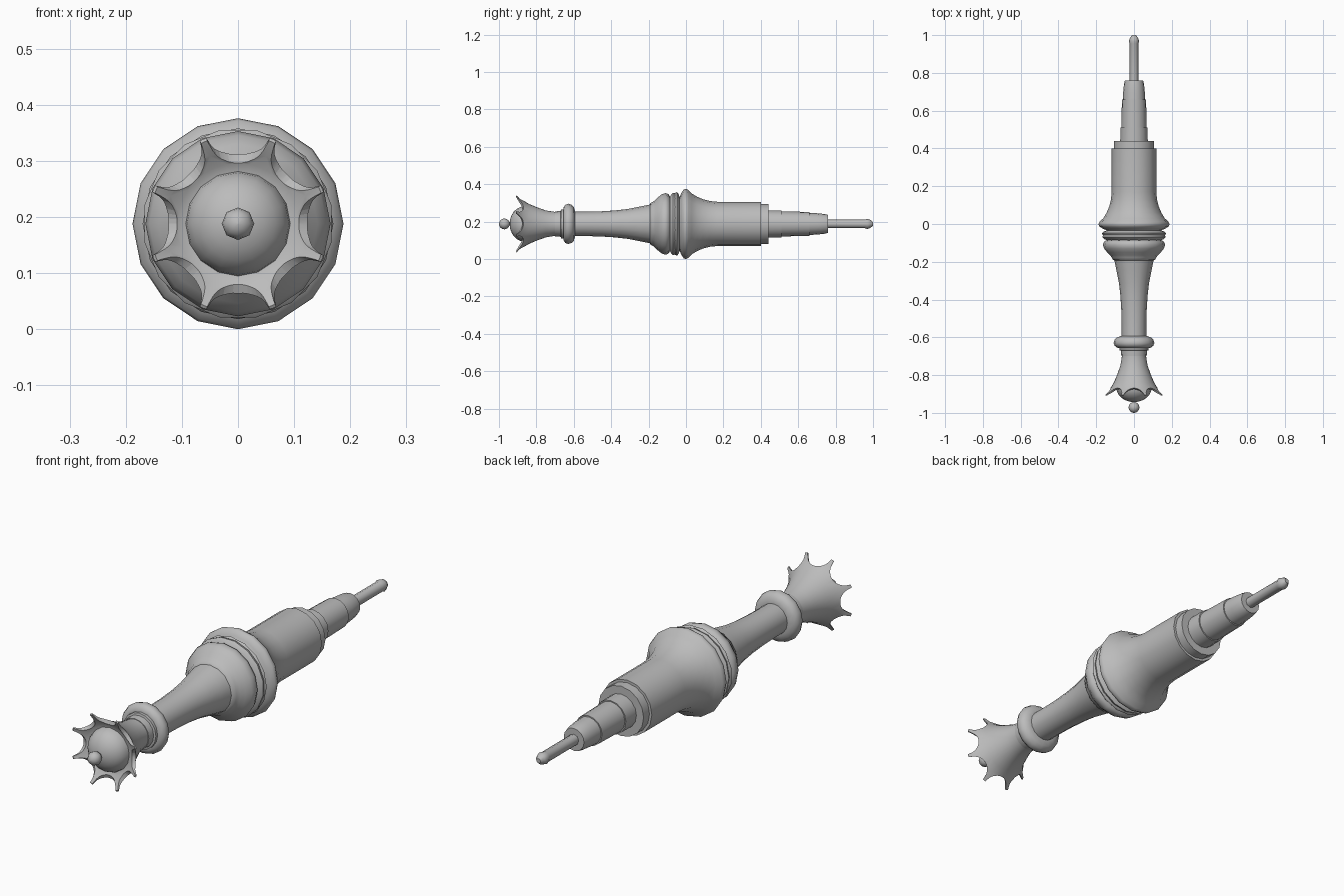
import bpy, bmesh
from math import sin, cos, pi, radians
from mathutils import Matrix

if "Cube" in bpy.data.objects:
    bpy.data.objects.remove(bpy.data.objects["Cube"], do_unlink=True)

AXIS = 0.188  # height of the horizontal turning axis

grey = bpy.data.materials.new("plain grey")
grey.use_nodes = True
GREY = (0.5, 0.5, 0.5, 1)
grey.diffuse_color = GREY
grey.node_tree.nodes["Principled BSDF"].inputs["Base Color"].default_value = GREY


def add_object(name, bm):
    mesh = bpy.data.meshes.new(name)
    bm.to_mesh(mesh)
    bm.free()
    mesh.materials.append(grey)
    obj = bpy.data.objects.new(name, mesh)
    bpy.context.collection.objects.link(obj)
    return obj


def activate(obj):
    bpy.ops.object.select_all(action='DESELECT')
    obj.select_set(True)
    bpy.context.view_layer.objects.active = obj


def smooth(obj, angle=50):
    activate(obj)
    bpy.ops.object.shade_smooth_by_angle(angle=radians(angle))


def lathe(name, profile, sides=16, twist=0.0):
    """Turn (y, radius) points around the axis, closed with end caps."""
    bm = bmesh.new()
    rings = []
    for y, r in profile:
        angles = [2 * pi * (k + twist) / sides for k in range(sides)]
        rings.append([bm.verts.new((r * sin(a), y, AXIS + r * cos(a))) for a in angles])
    for a, b in zip(rings, rings[1:]):
        for k in range(sides):
            n = (k + 1) % sides
            bm.faces.new((a[k], a[n], b[n], b[k]))
    bm.faces.new(rings[0])
    bm.faces.new(rings[-1])
    bmesh.ops.recalc_face_normals(bm, faces=bm.faces)
    obj = add_object(name, bm)
    smooth(obj)
    return obj


# Rear plug: pin, stepped sleeve and end disc
lathe("plug_pin", [(1.0, .010), (.985, .022), (.968, .027), (.955, .023), (.74, .023)], 8)
lathe("plug_sleeve", [(.76, .048), (.74, .053), (.70, .057), (.66, .059), (.66, .064),
                      (.51, .067), (.51, .072), (.43, .073)])
lathe("end_disc", [(.44, .107), (.39, .107)])

# Flared main body
lathe("main_body", [(.40, .118), (.17, .118), (.13, .122), (.09, .132), (.06, .145),
                    (.03, .163), (.012, .182), (0, .188), (-.012, .184), (-.025, .165),
                    (-.035, .14), (-.05, .13)])

# Twin thin rings, turned half a step apart
lathe("rear_ring", [(-.032, .14), (-.04, .16), (-.048, .17), (-.058, .166), (-.066, .15)])
lathe("front_ring", [(-.05, .15), (-.06, .168), (-.07, .170), (-.08, .16), (-.09, .135)], twist=.5)

# Rounded shoulder
lathe("shoulder", [(-.075, .13), (-.085, .145), (-.094, .159), (-.11, .165), (-.13, .158),
                   (-.15, .142), (-.165, .127), (-.177, .118), (-.19, .112), (-.195, .095)])

# Slender stem
lathe("stem", [(-.18, .106), (-.24, .094), (-.31, .080), (-.38, .072), (-.46, .067),
               (-.54, .065), (-.62, .065)])

# Collar with a small step below the crown
lathe("collar", [(-.594, .07), (-.60, .09), (-.612, .102), (-.63, .108), (-.645, .102),
                 (-.655, .088), (-.656, .078), (-.668, .078), (-.67, .069), (-.70, .067)])

# Hollow flared crown
crown = lathe("crown", [(-.66, .064), (-.70, .064), (-.75, .072), (-.80, .090), (-.84, .107),
                        (-.87, .125), (-.89, .143), (-.905, .163), (-.908, .158),
                        (-.892, .130), (-.874, .108), (-.868, .085)], 32)

# Radial cones that scallop the rim into eight points
bm = bmesh.new()
for k in range(8):
    place = (Matrix.Translation((0, -.915, AXIS)) @ Matrix.Rotation(k * pi / 4, 4, 'Y')
             @ Matrix.Translation((0, 0, .125)))
    bmesh.ops.create_cone(bm, cap_ends=True, segments=32, radius1=.05 * .374,
                          radius2=.20 * .374, depth=.15, matrix=place)
cutter = add_object("scallop_cutter", bm)
cutter.hide_render = True
cut = crown.modifiers.new("scallops", 'BOOLEAN')
cut.operation = 'DIFFERENCE'
cut.solver = 'EXACT'
cut.object = cutter
activate(crown)
bpy.ops.object.modifier_move_to_index(modifier=cut.name, index=0)
bpy.ops.object.modifier_apply(modifier=cut.name)
bpy.data.objects.remove(cutter, do_unlink=True)
smooth(crown, 35)

# Dome inside the crown and the ball on top
dome = [(-.865 - .078 * sin(t * pi / 12), .094 * cos(t * pi / 12)) for t in range(6)]
lathe("dome", dome + [(-.943, .004)])
ball = [(-.971 + .029 * cos(t * pi / 8), max(.029 * sin(t * pi / 8), .001)) for t in range(9)]
lathe("finial_ball", ball, 8)
